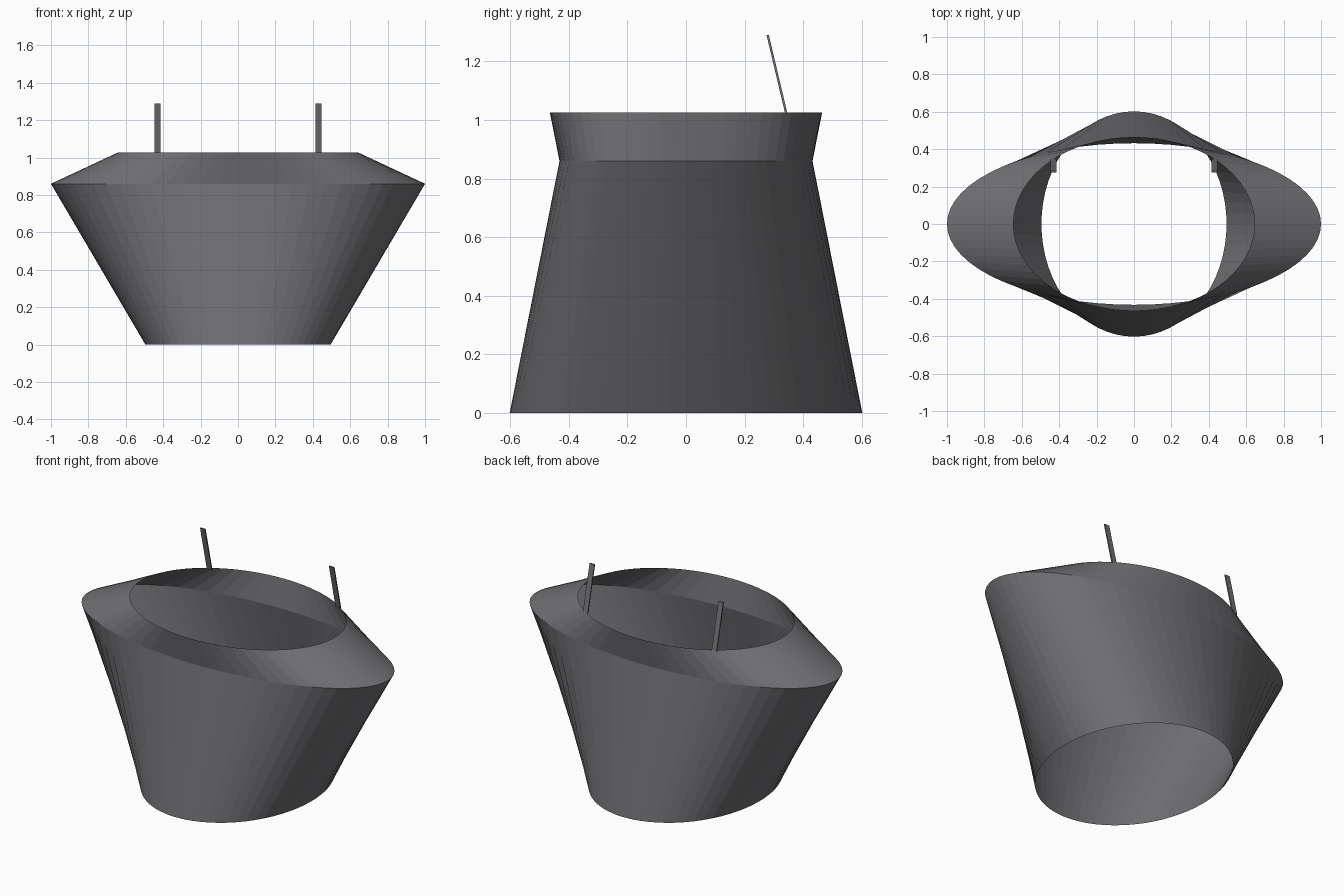
import bpy, bmesh, math
from mathutils import Vector

if "Cube" in bpy.data.objects:
    bpy.data.objects.remove(bpy.data.objects["Cube"])

SIDES = 64

grey = bpy.data.materials.new("dark grey")
grey.diffuse_color = (0.16, 0.158, 0.17, 1)
grey.use_nodes = True
grey.node_tree.nodes["Principled BSDF"].inputs["Base Color"].default_value = grey.diffuse_color


def make_object(name, bm):
    mesh = bpy.data.meshes.new(name)
    bm.to_mesh(mesh)
    bm.free()
    mesh.materials.append(grey)
    obj = bpy.data.objects.new(name, mesh)
    bpy.context.collection.objects.link(obj)
    return obj


# Open shell: elliptical rings (half width x, half depth y, height z)
rings = [(0.495, 0.602, 0.0), (1.0, 0.432, 0.86), (0.645, 0.465, 1.026)]
bm = bmesh.new()
loops = []
for rx, ry, z in rings:
    loops.append([bm.verts.new((rx * math.cos(2 * math.pi * i / SIDES),
                                ry * math.sin(2 * math.pi * i / SIDES), z))
                  for i in range(SIDES)])
for low, high in zip(loops, loops[1:]):
    for i in range(SIDES):
        j = (i + 1) % SIDES
        bm.faces.new((low[i], low[j], high[j], high[i]))
make_object("bag_shell", bm)

# Two thin straps leaning forward from the back of the rim
foot, tip = Vector((0, 0.343, 1.02)), Vector((0, 0.279, 1.29))
along = tip - foot
for side, label in ((-1, "left"), (1, "right")):
    bm = bmesh.new()
    bmesh.ops.create_cube(bm, size=1)
    for v in bm.verts:
        x, y, z = v.co
        p = foot + along * (z + 0.5)
        v.co = (side * 0.43 + x * 0.032, p.y + y * 0.008, p.z)
    make_object(label + "_strap", bm)
